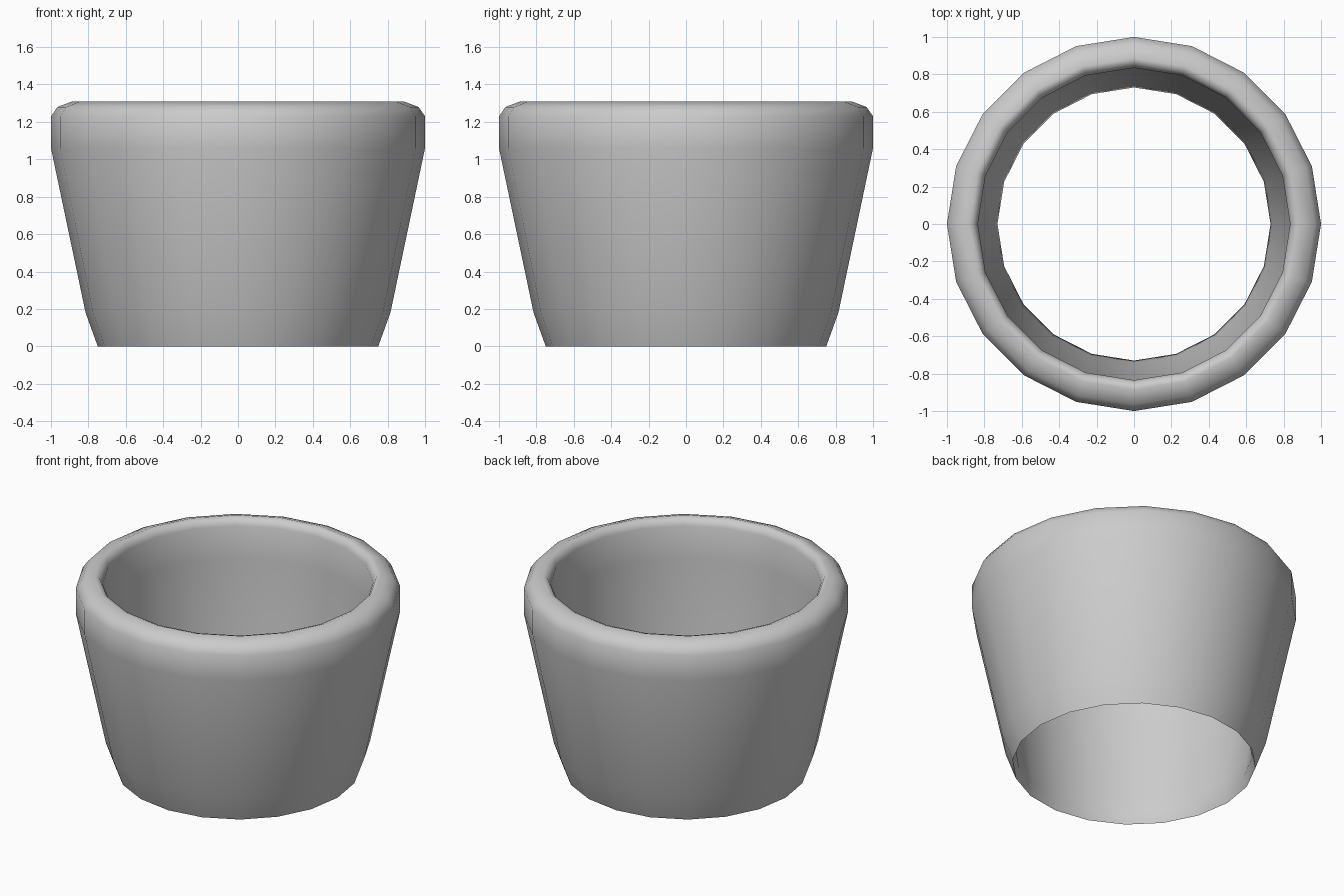
import bpy, bmesh, math

if "Cube" in bpy.data.objects:
    bpy.data.objects.remove(bpy.data.objects["Cube"])

SIDES = 20

# closed wall profile (radius, height): outer foot, up over the rim, down the inside
PROFILE = [
    (0.75, 0.0), (0.815, 0.18), (1.0, 1.06), (1.0, 1.23), (0.965, 1.28),
    (0.885, 1.31), (0.855, 1.30), (0.835, 1.26), (0.835, 1.04),
    (0.745, 0.18), (0.73, 0.07),
]


def lathe(name, profile, sides):
    bm = bmesh.new()
    rings = []
    for r, z in profile:
        rings.append([bm.verts.new((r * math.cos(2 * math.pi * i / sides),
                                    r * math.sin(2 * math.pi * i / sides), z))
                      for i in range(sides)])
    for k, ring in enumerate(rings):
        nxt = rings[(k + 1) % len(rings)]
        for i in range(sides):
            j = (i + 1) % sides
            bm.faces.new((ring[i], ring[j], nxt[j], nxt[i]))
    bmesh.ops.recalc_face_normals(bm, faces=bm.faces[:])
    mesh = bpy.data.meshes.new(name)
    bm.to_mesh(mesh)
    bm.free()
    obj = bpy.data.objects.new(name, mesh)
    bpy.context.collection.objects.link(obj)
    return obj


# open-bottomed pot with a thick rounded rim
pot = lathe("pot_wall", PROFILE, SIDES)
bpy.context.view_layer.objects.active = pot
pot.select_set(True)
bpy.ops.object.shade_smooth_by_angle(angle=math.radians(60))
